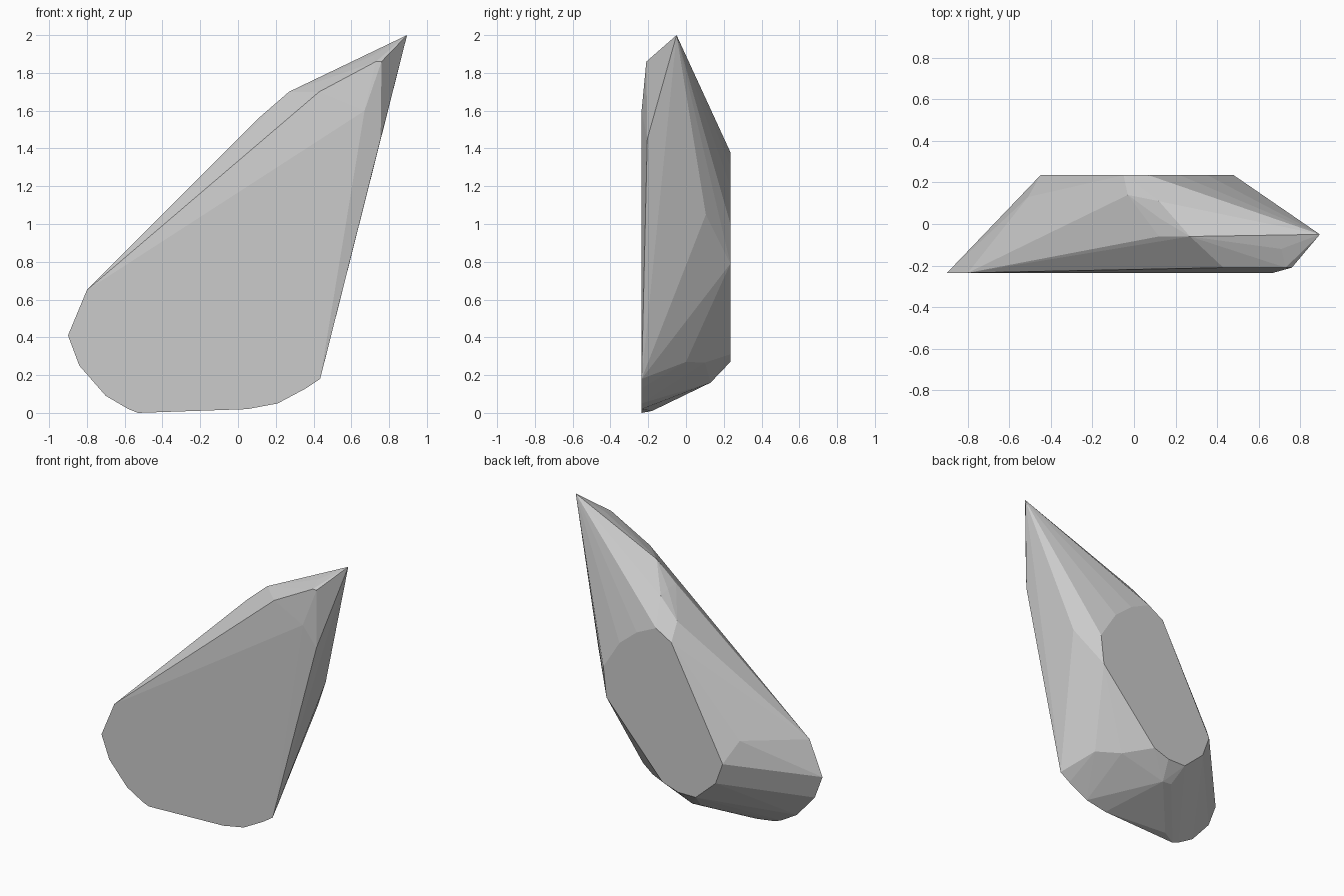
import bpy, bmesh, math

if "Cube" in bpy.data.objects:
    bpy.data.objects.remove(bpy.data.objects["Cube"])

# flat front outline (x, z)
front = [(-.90, .41), (-.84, .25), (-.70, .09), (-.58, .02), (-.53, 0),
         (.05, .02), (.21, .05), (.36, .13), (.435, .18), (.67, 1.60), (-.80, .65)]
# flat back outline, a tilted oval (x, z)
back = [(.22, 1.31), (.07, 1.38), (-.05, 1.31), (-.45, .56), (-.395, .41), (-.24, .27),
        (-.10, .27), (.02, .31), (.456, .79), (.48, 1.0), (.354, 1.20)]
# ridge points between the two faces (x, y, z)
ridge = [(.895, -.05, 2.0), (.76, -.21, 1.86), (.73, -.21, 1.86), (.43, -.21, 1.70),
         (.755, -.205, 1.45), (.71, -.12, 1.89), (.27, -.06, 1.70), (.12, -.06, 1.57),
         (.12, .03, 1.565), (.12, .11, 1.548), (-.03, .14, 1.42),
         (.61, .105, 1.05), (-.14, .13, .16), (-.21, .13, .165),
         (-.42, -.18, .01), (.336, 0, .27), (.19, .10, .266), (-.51, .13, .70)]

# faceted stone: convex hull over the faces and ridges
half = .235
bm = bmesh.new()
for x, z in front:
    bm.verts.new((x, -half, z))
for x, z in back:
    bm.verts.new((x, half, z))
for p in ridge:
    bm.verts.new(p)
bmesh.ops.convex_hull(bm, input=bm.verts[:])
loose = [v for v in bm.verts if not v.link_faces]
bmesh.ops.delete(bm, geom=loose, context='VERTS')
bmesh.ops.dissolve_limit(bm, angle_limit=math.radians(.5), verts=bm.verts[:], edges=bm.edges[:])
bmesh.ops.recalc_face_normals(bm, faces=bm.faces[:])

mesh = bpy.data.meshes.new("faceted_stone")
bm.to_mesh(mesh)
bm.free()
bpy.context.collection.objects.link(bpy.data.objects.new("faceted_stone", mesh))
